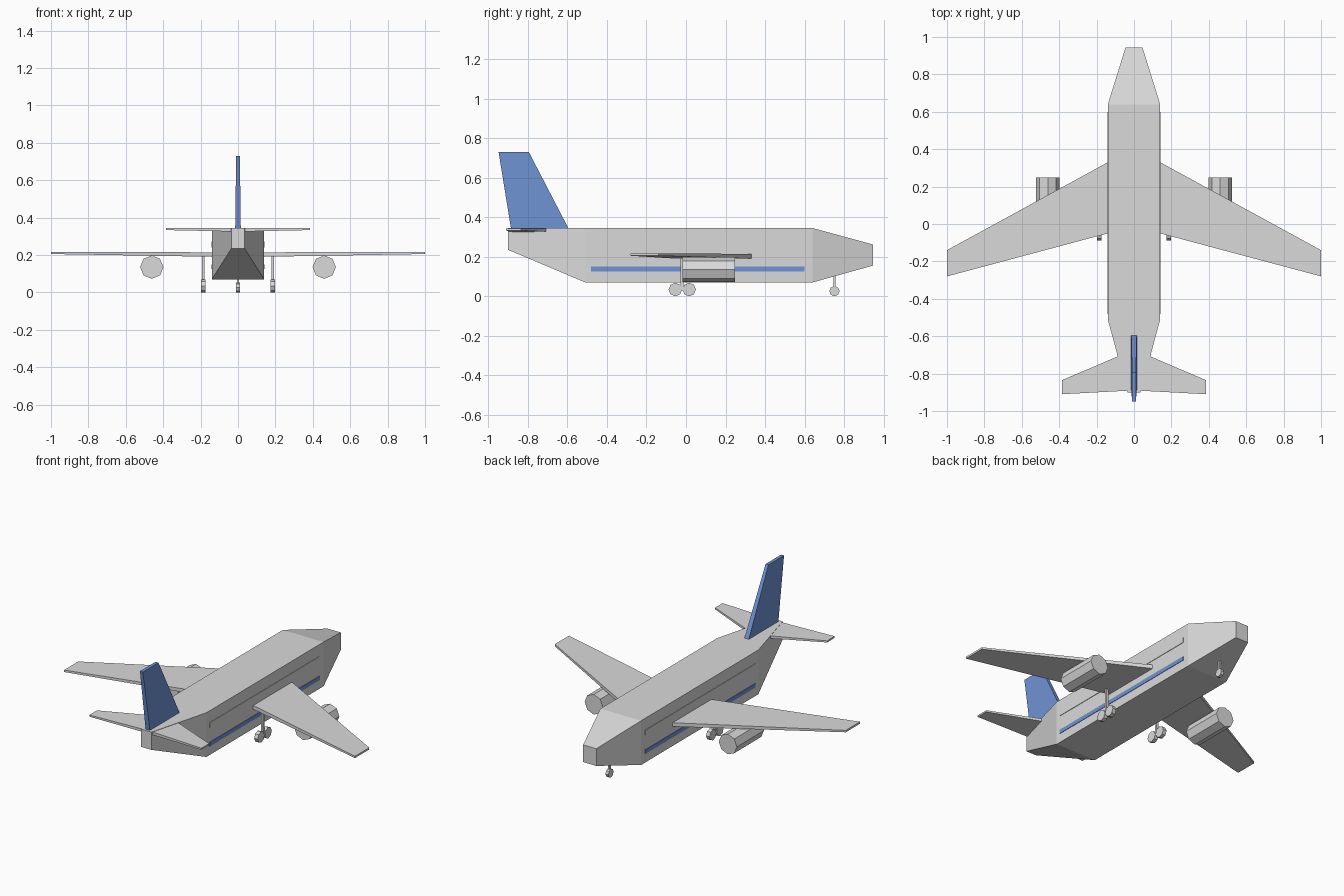
import bpy, bmesh, math
from mathutils import Matrix

if "Cube" in bpy.data.objects:
    bpy.data.objects.remove(bpy.data.objects["Cube"])


def material(name, rgb):
    m = bpy.data.materials.new(name)
    m.diffuse_color = (*rgb, 1)
    m.use_nodes = True
    m.node_tree.nodes["Principled BSDF"].inputs["Base Color"].default_value = m.diffuse_color
    return m


GREY = material("light_grey", (0.70, 0.70, 0.70))
BLUE = material("blue", (0.16, 0.29, 0.66))


def finish(name, bm, mat):
    bmesh.ops.recalc_face_normals(bm, faces=bm.faces[:])
    mesh = bpy.data.meshes.new(name)
    bm.to_mesh(mesh)
    bm.free()
    mesh.materials.append(mat)
    ob = bpy.data.objects.new(name, mesh)
    bpy.context.scene.collection.objects.link(ob)
    return ob


def loft(name, rings, mat):
    """Skin a chain of equal-sized rings and cap both ends."""
    bm = bmesh.new()
    loops = [[bm.verts.new(p) for p in ring] for ring in rings]
    n = len(loops[0])
    for a, b in zip(loops, loops[1:]):
        for i in range(n):
            j = (i + 1) % n
            bm.faces.new((a[i], a[j], b[j], b[i]))
    bm.faces.new(loops[0][::-1])
    bm.faces.new(loops[-1])
    return finish(name, bm, mat)


def box(name, lo, hi, mat):
    def ring(y):
        return [(lo[0], y, lo[2]), (hi[0], y, lo[2]),
                (hi[0], y, hi[2]), (lo[0], y, hi[2])]
    return loft(name, [ring(lo[1]), ring(hi[1])], mat)


def cylinder(name, centre, radius, depth, axis, mat, turn=0.0):
    """Eight-sided cylinder along x or y."""
    bm = bmesh.new()
    bmesh.ops.create_cone(bm, cap_ends=True, segments=8, radius1=radius,
                          radius2=radius, depth=depth)
    rot = Matrix.Rotation(math.pi / 2, 4, 'Y' if axis == 'x' else 'X')
    bm.transform(Matrix.Translation(centre) @ rot
                 @ Matrix.Rotation(turn, 4, 'Z'))
    return finish(name, bm, mat)


# Fuselage: rectangular sections of (y, half width, bottom, top)
sections = [(-0.90, 0.035, 0.235, 0.345), (-0.51, 0.14, 0.07, 0.345),
            (0.64, 0.14, 0.07, 0.345), (0.945, 0.045, 0.155, 0.262)]
loft("fuselage", [[(-w, y, b), (w, y, b), (w, y, t), (-w, y, t)]
                  for y, w, b, t in sections], GREY)

# Tail fin: sections of (z, rear y, front y, half thickness)
loft("tail_fin", [[(-w, r, z), (w, r, z), (w, f, z), (-w, f, z)]
                  for z, r, f, w in [(0.335, -0.884, -0.590, 0.015),
                                     (0.73, -0.948, -0.795, 0.010)]], BLUE)


def wing(name, side, stations):
    """Flat panel from stations of (x, rear y, front y, bottom, top)."""
    loft(name, [[(side * x, r, b), (side * x, f, b),
                 (side * x, f, t), (side * x, r, t)]
                for x, r, f, b, t in stations], GREY)


for side, label in ((-1, "left"), (1, "right")):
    wing(label + "_wing", side, [(0.12, -0.045, 0.341, 0.190, 0.214),
                                 (1.0, -0.28, -0.14, 0.205, 0.217)])
    wing(label + "_tailplane", side, [(0.01, -0.89, -0.675, 0.325, 0.343),
                                      (0.385, -0.91, -0.835, 0.333, 0.343)])

    # Engine under the wing
    cylinder(label + "_engine", (side * 0.461, 0.115, 0.135), 0.0625, 0.265,
             'y', GREY)

    # Side stripe and window band
    for part, z0, z1, mat in (("stripe", 0.125, 0.150, BLUE),
                              ("window_band", 0.240, 0.272, GREY)):
        x0, x1 = sorted((side * 0.137, side * 0.143))
        box(f"{label}_{part}", (x0, -0.48, z0), (x1, 0.60, z1), mat)

    # Main landing gear
    x = side * 0.185
    box(label + "_gear_strut", (x - 0.007, -0.027, 0.035),
        (x + 0.007, -0.013, 0.200), GREY)
    box(label + "_gear_beam", (x - 0.006, -0.055, 0.029),
        (x + 0.006, 0.015, 0.041), GREY)
    for place, y in (("rear", -0.054), ("front", 0.016)):
        cylinder(f"{label}_{place}_wheel", (x, y, 0.034), 0.034, 0.024,
                 'x', GREY)

# Nose landing gear
box("nose_gear_strut", (-0.006, 0.745, 0.027), (0.006, 0.757, 0.115), GREY)
cylinder("nose_wheel", (0, 0.751, 0.026), 0.026, 0.020, 'x', GREY)
